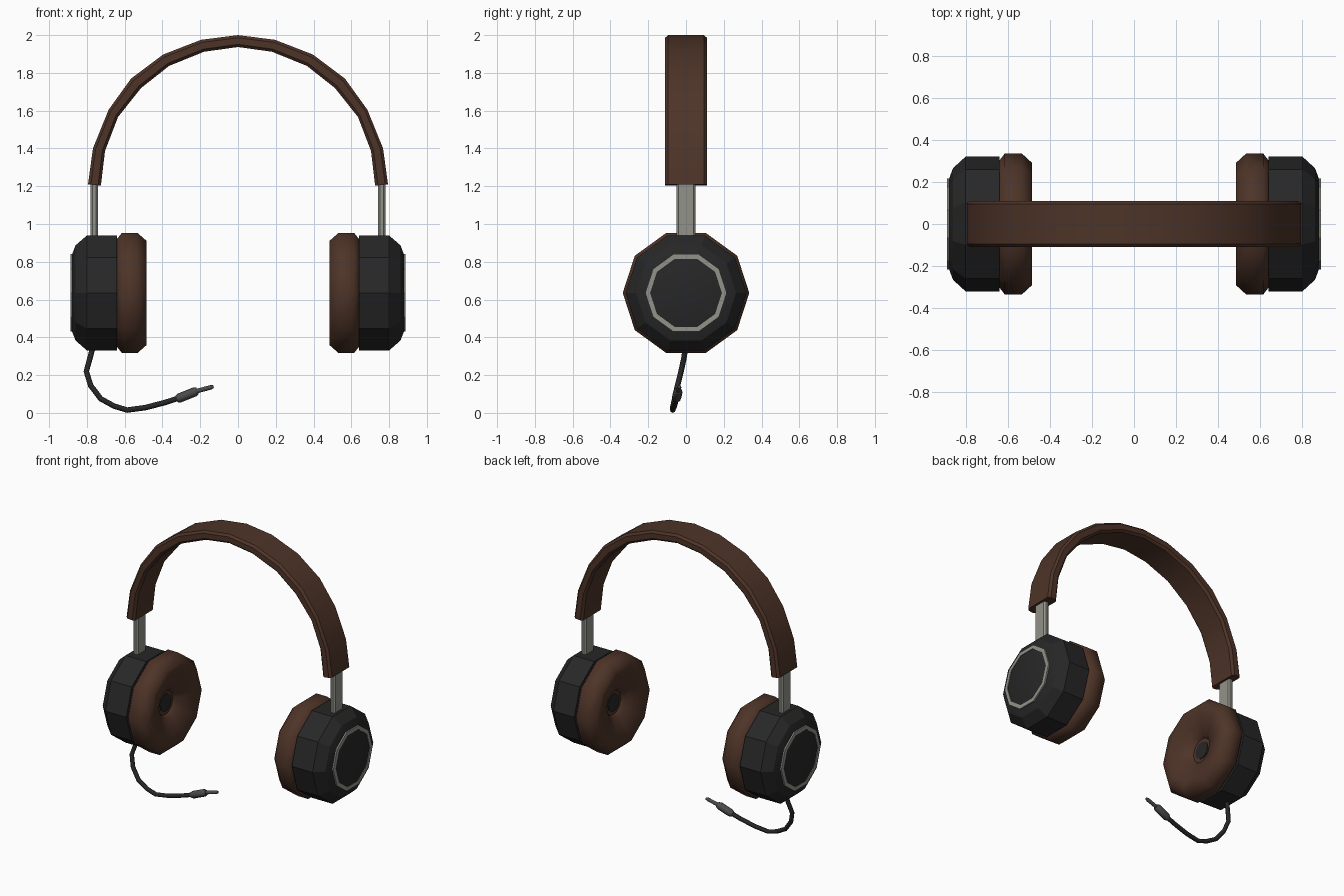
import bpy, bmesh, math
from mathutils import Vector

if "Cube" in bpy.data.objects:
    bpy.data.objects.remove(bpy.data.objects["Cube"])


def material(name, rgb):
    m = bpy.data.materials.new(name)
    m.diffuse_color = (*rgb, 1)
    m.use_nodes = True
    m.node_tree.nodes["Principled BSDF"].inputs["Base Color"].default_value = m.diffuse_color
    return m


leather = material("brown leather", (0.075, 0.034, 0.021))
black = material("black plastic", (0.02, 0.02, 0.02))
metal = material("brushed metal", (0.29, 0.29, 0.25))
dark_metal = material("dark metal", (0.07, 0.07, 0.068))

CUP_Z = 0.635


def finish(name, bm, mat, smooth=None, mirror=False):
    bmesh.ops.recalc_face_normals(bm, faces=bm.faces)
    me = bpy.data.meshes.new(name)
    bm.to_mesh(me)
    bm.free()
    ob = bpy.data.objects.new(name, me)
    bpy.context.collection.objects.link(ob)
    me.materials.append(mat)
    if smooth:
        bpy.ops.object.select_all(action='DESELECT')
        ob.select_set(True)
        bpy.context.view_layer.objects.active = ob
        bpy.ops.object.shade_smooth_by_angle(angle=math.radians(smooth))
    if mirror:
        ob.modifiers.new("Mirror", 'MIRROR').use_mirror_merge = False
    return ob


def bridge(bm, rings, closed=False):
    """Skin a list of vertex rings, capping the ends unless closed."""
    n = len(rings[0])
    pairs = list(zip(rings, rings[1:] + rings[:1])) if closed else list(zip(rings, rings[1:]))
    for a, b in pairs:
        for i in range(n):
            j = (i + 1) % n
            bm.faces.new((a[i], a[j], b[j], b[i]))
    if not closed:
        bm.faces.new(rings[0])
        bm.faces.new(rings[-1])


def lathe(name, profile, mat, smooth=None, closed=False, sides=10):
    """Turn (x, radius) points about the ear-cup axis, mirrored to both ears."""
    bm = bmesh.new()
    rings = []
    for x, r in profile:
        rings.append([bm.verts.new((x, r * math.cos(2 * math.pi * i / sides),
                                    CUP_Z + r * math.sin(2 * math.pi * i / sides)))
                      for i in range(sides)])
    bridge(bm, rings, closed)
    return finish(name, bm, mat, smooth, True)


def tube(name, points, radii, mat, sides=8):
    """Sweep a round section along a path."""
    bm = bmesh.new()
    pts = [Vector(p) for p in points]
    rings = []
    for k, p in enumerate(pts):
        t = (pts[min(k + 1, len(pts) - 1)] - pts[max(k - 1, 0)]).normalized()
        u = t.cross(Vector((0, 1, 0))).normalized()
        v = t.cross(u)
        rings.append([bm.verts.new(p + radii[k] * (u * math.cos(a) + v * math.sin(a)))
                      for a in (2 * math.pi * i / sides for i in range(sides))])
    bridge(bm, rings)
    return finish(name, bm, mat, 50)


# Ear cups, cushions, speaker discs and trim rings
lathe("ear_cups", [(0.64, 0.32), (0.80, 0.32), (0.86, 0.265), (0.884, 0.2)], black, 25)
lathe("ear_cushions", [(0.652, 0.285), (0.614, 0.335), (0.533, 0.335), (0.484, 0.29),
                       (0.484, 0.235), (0.51, 0.165), (0.54, 0.1), (0.562, 0.085)],
      leather, 55)
lathe("speaker_discs", [(0.565, 0.06), (0.557, 0.06)], black)
lathe("trim_rings", [(0.872, 0.19), (0.888, 0.19), (0.888, 0.216), (0.872, 0.216)],
      metal, closed=True)

# Headband: chamfered strip swept along the arch between outer and inner edges
outer = [(0, 2.0), (0.196, 1.975), (0.397, 1.897), (0.566, 1.77),
         (0.685, 1.605), (0.768, 1.40), (0.794, 1.21)]
inner = [(0, 1.937), (0.18, 1.912), (0.365, 1.837), (0.513, 1.72),
         (0.635, 1.567), (0.704, 1.387), (0.726, 1.203)]
arch = list(zip(outer, inner))
arch = [((-o[0], o[1]), (-i[0], i[1])) for o, i in arch[:0:-1]] + arch
section = [(-0.095, 0), (0.095, 0), (0.11, 0.22), (0.11, 0.78),
           (0.095, 1), (-0.095, 1), (-0.11, 0.78), (-0.11, 0.22)]
bm = bmesh.new()
bridge(bm, [[bm.verts.new((o[0] + (i[0] - o[0]) * f, y, o[1] + (i[1] - o[1]) * f))
             for y, f in section] for o, i in arch])
finish("headband", bm, leather, 40)

# Metal sliders joining the band to the cups
bm = bmesh.new()
bmesh.ops.create_cube(bm, size=1)
for v in bm.verts:
    v.co = (0.761 + v.co.x * 0.038, v.co.y * 0.1, 1.06 + v.co.z * 0.36)
bmesh.ops.bevel(bm, geom=[e for e in bm.edges
                          if abs(e.verts[0].co.z - e.verts[1].co.z) > 0.1],
                offset=0.01, segments=1, affect='EDGES')
finish("sliders", bm, metal, mirror=True)

# Cable hanging from the cup on the -x side
cable = [(-0.765, 0, 0.36), (-0.785, -0.012, 0.285), (-0.803, -0.026, 0.22),
         (-0.78, -0.045, 0.145), (-0.727, -0.06, 0.075), (-0.656, -0.069, 0.036),
         (-0.587, -0.07, 0.015), (-0.49, -0.064, 0.028), (-0.386, -0.056, 0.055),
         (-0.30, -0.05, 0.083)]
tube("cable", cable, [0.0145] * len(cable), black)

# Plug grip and tip
tube("plug_grip", [(-0.325, -0.051, 0.073), (-0.31, -0.05, 0.079),
                   (-0.23, -0.043, 0.111), (-0.215, -0.042, 0.116)],
     [0.018, 0.025, 0.025, 0.018], dark_metal)
tube("plug_tip", [(-0.22, -0.042, 0.115), (-0.145, -0.036, 0.135), (-0.13, -0.035, 0.139)],
     [0.012, 0.012, 0.008], dark_metal)
